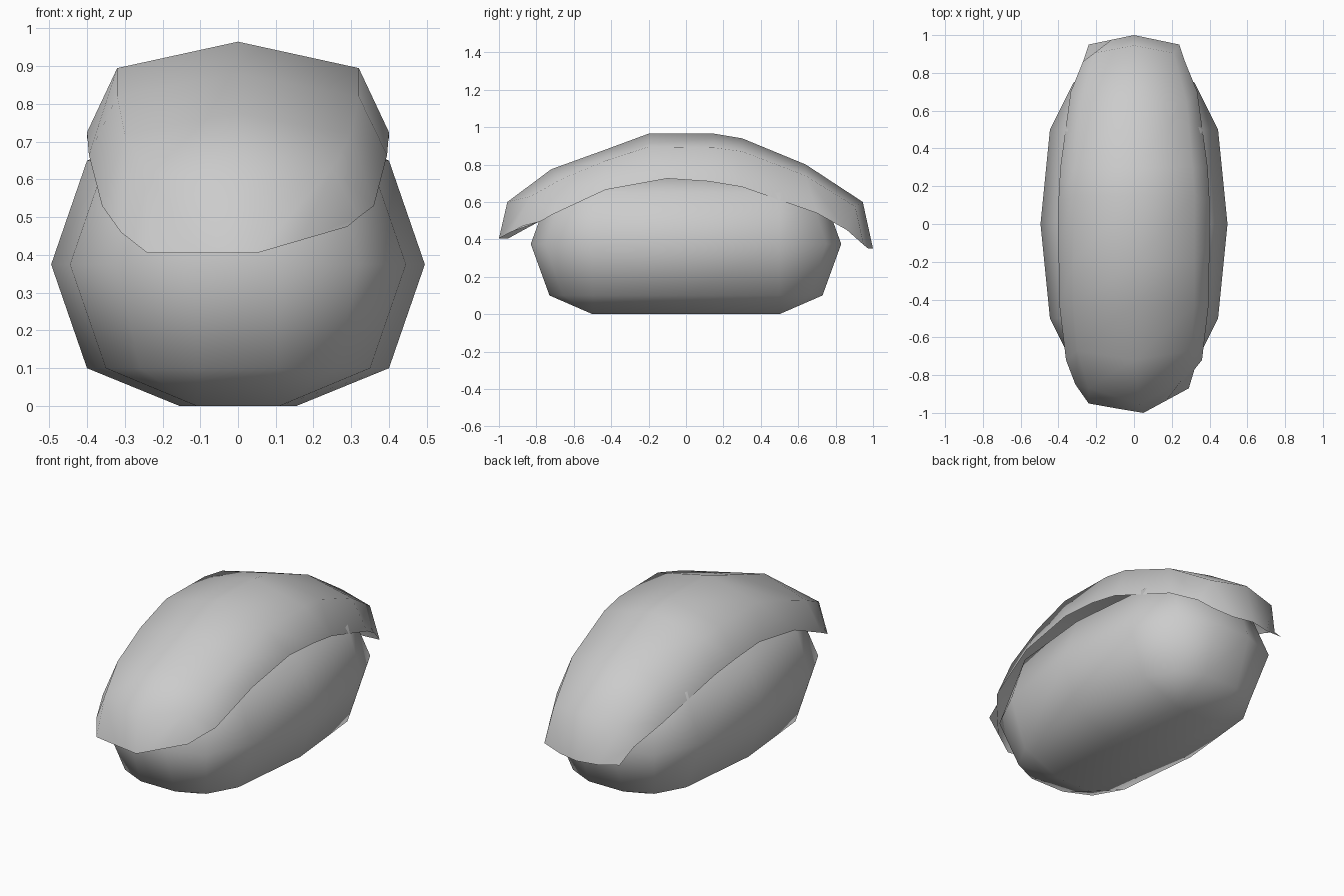
import bpy, bmesh

if "Cube" in bpy.data.objects:
    bpy.data.objects.remove(bpy.data.objects["Cube"])


def loft(name, rings, closed):
    """Skin a series of point rings; closed rings also get end caps."""
    bm = bmesh.new()
    rows = [[bm.verts.new(p) for p in ring] for ring in rings]
    n = len(rows[0])
    for a, b in zip(rows, rows[1:]):
        for i in range(n if closed else n - 1):
            j = (i + 1) % n
            bm.faces.new((a[i], a[j], b[j], b[i]))
    if closed:
        bm.faces.new(rows[0][::-1])
        bm.faces.new(rows[-1])
    bmesh.ops.remove_doubles(bm, verts=bm.verts, dist=0.0005)
    bmesh.ops.recalc_face_normals(bm, faces=bm.faces)
    # an open sheet must face upwards
    if not closed and sum(f.normal.z for f in bm.faces) < 0:
        bmesh.ops.reverse_faces(bm, faces=bm.faces)
    mesh = bpy.data.meshes.new(name)
    bm.to_mesh(mesh)
    bm.free()
    mesh.shade_smooth()
    ob = bpy.data.objects.new(name, mesh)
    bpy.context.collection.objects.link(ob)
    return ob


def outline(quarter, z):
    """Mirror a quarter plan outline into a full ring at height z."""
    half = quarter + [(-x, y) for x, y in reversed(quarter[1:])]
    half.append((-quarter[0][0], 0))
    rest = [(x, -y) for x, y in half[1:-1]]
    return [(x, y, z) for x, y in half + rest[::-1]]


# Rice block: stacked plan outlines, symmetric about its mid height
flat = [(0.155, 0), (0.11, 0.5), (0.11, 0.5), (0.11, 0.5)]
shoulder = [(0.40, 0), (0.35, 0.5), (0.26, 0.66), (0.11, 0.73)]
middle = [(0.495, 0), (0.445, 0.5), (0.32, 0.75), (0.11, 0.83)]
loft("rice_block", [outline(flat, 0), outline(shoulder, 0.10),
                    outline(middle, 0.375), outline(shoulder, 0.65),
                    outline(flat, 0.75)], True)

# Draped topping: uneven front lip, then symmetric arched sections
sections = [
    [(-.24, -.95, .405), (-.10, -.975, .405), (.05, -1.0, .405),
     (.17, -.935, .44), (.29, -.87, .475)],
    [(-.31, -.85, .46), (-.24, -.87, .62), (.03, -.955, .60),
     (.25, -.83, .63), (.32, -.77, .50)],
]
# each row: ridge (y, z), shoulder (x, y, z), lower edge (x, y, z)
arches = [
    ((-.72, .775), (.30, -.67, .72), (.36, -.72, .53)),
    ((-.43, .88), (.32, -.43, .82), (.395, -.43, .665)),
    ((-.20, .965), (.32, -.20, .895), (.40, -.10, .725)),
    ((.15, .965), (.32, .15, .89), (.40, .12, .71)),
    ((.30, .94), (.31, .30, .87), (.39, .30, .68)),
    ((.64, .80), (.28, .64, .74), (.335, .70, .54)),
    ((.945, .60), (.21, .905, .575), (.27, .86, .45)),
    ((1.0, .35), (.12, .975, .35), (.24, .95, .37)),
]
for (y, z), s, e in arches:
    sections.append([(-e[0], *e[1:]), (-s[0], *s[1:]), (0, y, z), s, e])
loft("draped_topping", sections, False)
